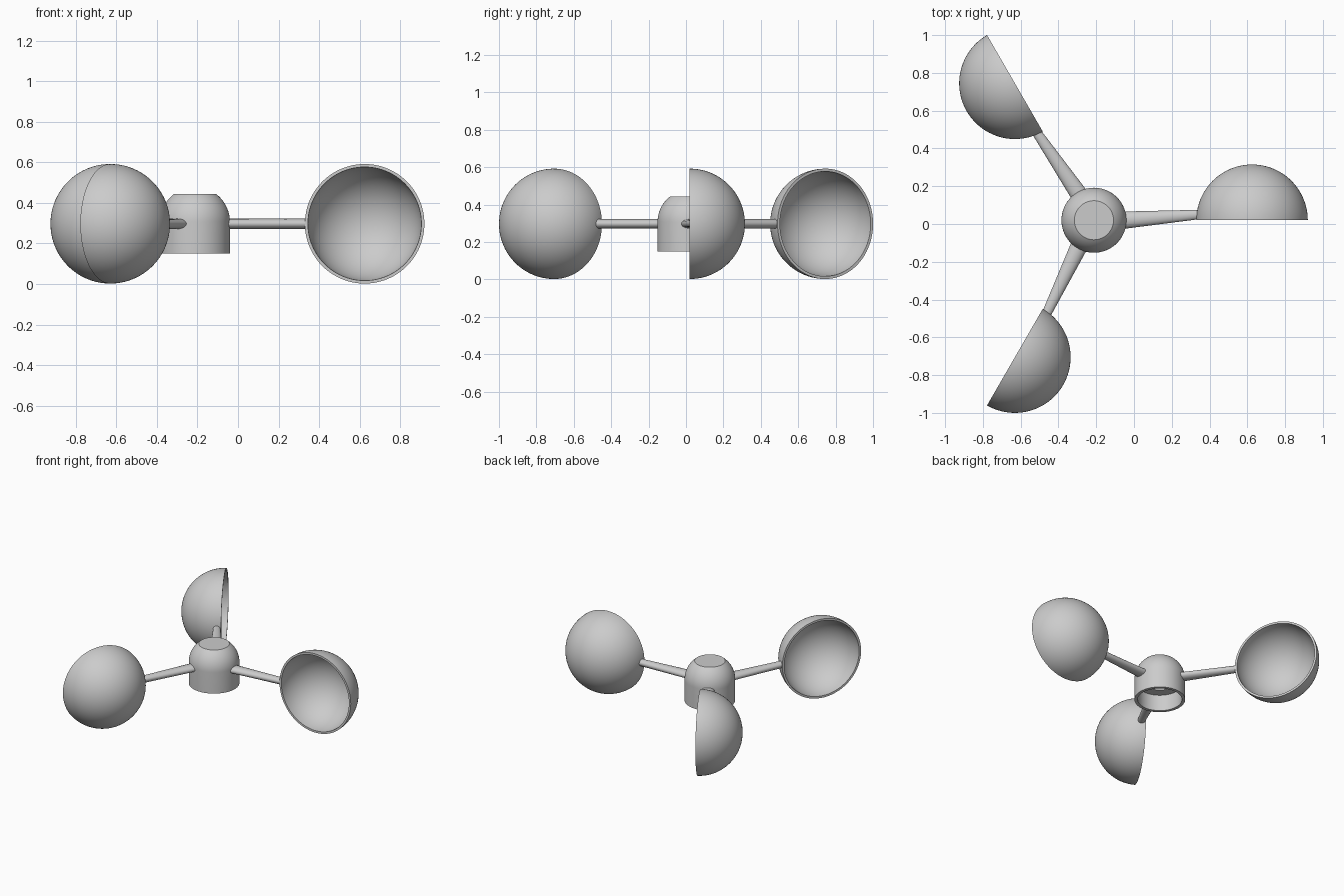
import bpy, bmesh
from math import sin, cos, pi, radians
from mathutils import Matrix, Vector

cube = bpy.data.objects.get("Cube")
if cube:
    bpy.data.objects.remove(cube, do_unlink=True)

grey = bpy.data.materials.new("plain grey")
grey.use_nodes = True
colour = (0.6, 0.6, 0.6, 1)
grey.diffuse_color = colour
grey.node_tree.nodes["Principled BSDF"].inputs["Base Color"].default_value = colour

HUB = Vector((-0.212, 0.02, 0))
MID = 0.297        # height of the arms and cup centres
REACH = 0.837      # hub axis to cup centre
CUP, CUP_IN = 0.295, 0.28
HUB_R, BORE = 0.172, 0.15


def finish(bm, name, matrix):
    bmesh.ops.remove_doubles(bm, verts=bm.verts, dist=0.0001)
    bmesh.ops.recalc_face_normals(bm, faces=bm.faces)
    mesh = bpy.data.meshes.new(name)
    bm.to_mesh(mesh)
    bm.free()
    mesh.materials.append(grey)
    obj = bpy.data.objects.new(name, mesh)
    bpy.context.collection.objects.link(obj)
    obj.matrix_world = matrix
    bpy.ops.object.select_all(action="DESELECT")
    obj.select_set(True)
    bpy.context.view_layer.objects.active = obj
    bpy.ops.object.shade_smooth_by_angle(angle=radians(30))
    return obj


def lathe(name, profile, matrix, steps=96):
    """Turn an (r, z) profile around the z axis."""
    bm = bmesh.new()
    verts = [bm.verts.new((r, 0, z)) for r, z in profile]
    edges = [bm.edges.new(pair) for pair in zip(verts, verts[1:])]
    bmesh.ops.spin(bm, geom=verts + edges, cent=(0, 0, 0), axis=(0, 0, 1),
                   angle=2 * pi, steps=steps)
    return finish(bm, name, matrix)


def arc(radius, start, end, count, z=0):
    angles = [start + (end - start) * i / count for i in range(count + 1)]
    return [(radius * cos(a), z + radius * sin(a)) for a in angles]


# Hub: domed cap with a flat top, hollow below with a stepped shaft socket
dome = arc(HUB_R, 0, radians(53), 14, 0.307)
socket = [(0, 0.41), (0.08, 0.41), (0.08, 0.27), (BORE, 0.27), (BORE, 0.15)]
lathe("hub", socket + [(HUB_R, 0.15)] + dome + [(0, dome[-1][1])],
      Matrix.Translation(HUB))

# Three cups and arms, evenly spaced around the hub
cup_profile = arc(CUP, pi / 2, 0, 28) + arc(CUP_IN, 0, pi / 2, 28)
for i, side in enumerate(("left", "back", "front")):
    turn = Matrix.Translation(HUB) @ Matrix.Rotation(i * 2 * pi / 3, 4, "Z")

    # Hollow half sphere opening sideways
    place = Matrix.Translation((REACH, 0, MID)) @ Matrix.Rotation(-pi / 2, 4, "X")
    lathe(side + "_cup", cup_profile, turn @ place)

    # Tapered arm, wide at the hub, set just behind the rim at the cup
    bm = bmesh.new()
    bmesh.ops.create_cone(bm, cap_ends=True, segments=32,
                          radius1=1, radius2=1, depth=2)
    for v in bm.verts:
        x, y, half = (0.155, 0, 0.046) if v.co.z < 0 else (0.553, 0.03, 0.025)
        v.co = (x, y + half * v.co.x, MID + 0.025 * v.co.y)
    finish(bm, side + "_arm", turn)
